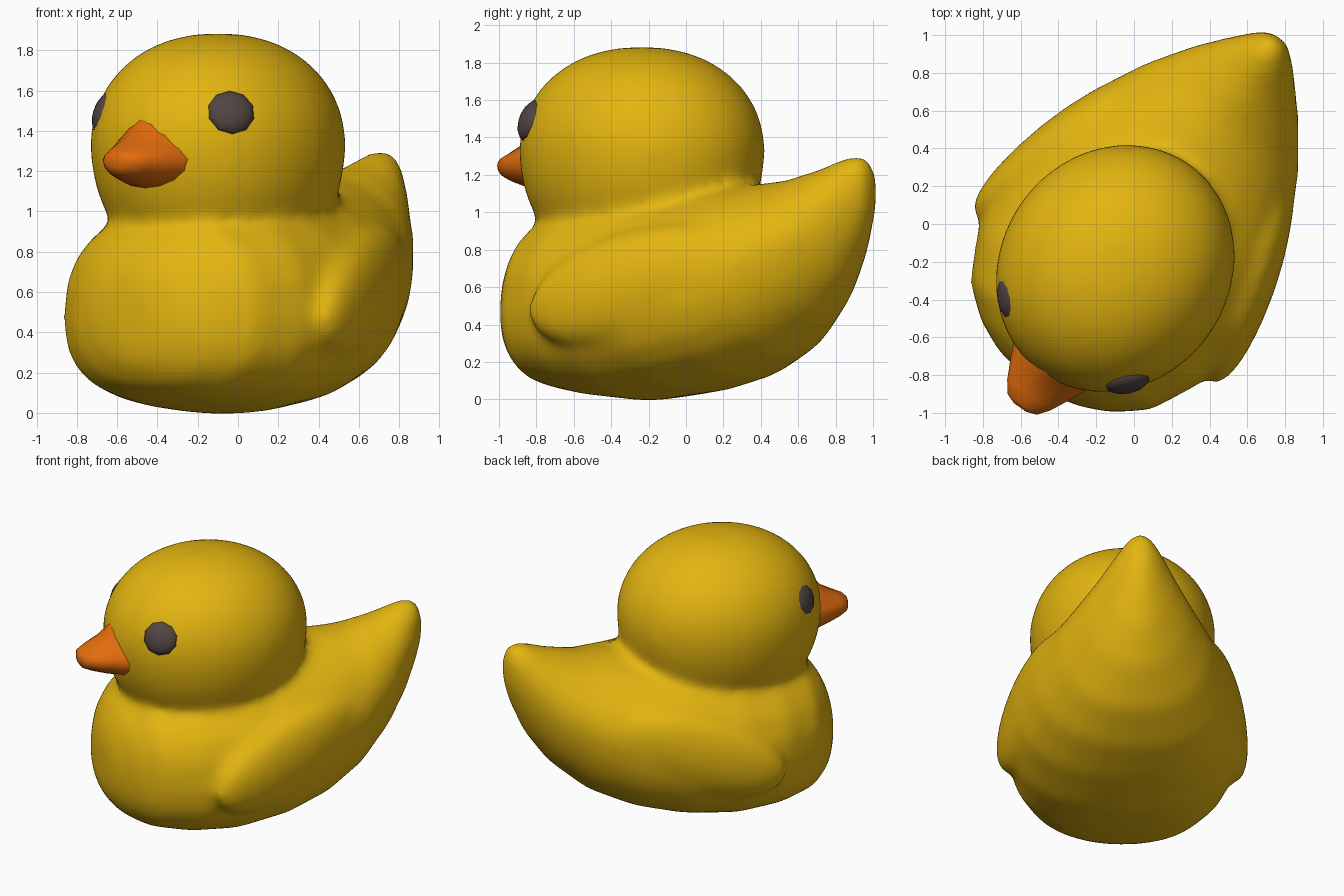
import bpy, bmesh, math
from mathutils import Matrix, Vector

if "Cube" in bpy.data.objects:
    bpy.data.objects.remove(bpy.data.objects["Cube"])

# Everything is modelled facing -y, then turned to the model's diagonal pose
POSE = Matrix.Rotation(math.radians(-35.2), 4, 'Z') @ Matrix.Translation((0.055, 0, 0))


def material(name, rgb):
    m = bpy.data.materials.new(name)
    m.diffuse_color = (*rgb, 1)
    m.use_nodes = True
    m.node_tree.nodes["Principled BSDF"].inputs["Base Color"].default_value = m.diffuse_color
    return m


yellow = material("yellow", (0.77, 0.46, 0.005))
orange = material("orange", (0.76, 0.15, 0.004))
dark = material("dark_brown", (0.085, 0.06, 0.055))


def finish(name, bm, mat):
    bmesh.ops.recalc_face_normals(bm, faces=bm.faces)
    mesh = bpy.data.meshes.new(name)
    bm.to_mesh(mesh)
    bm.free()
    mesh.transform(POSE)
    mesh.materials.append(mat)
    for p in mesh.polygons:
        p.use_smooth = True
    ob = bpy.data.objects.new(name, mesh)
    bpy.context.collection.objects.link(ob)
    return ob


def spow(a, e):
    return math.copysign(abs(a) ** e, a)


def loft(name, rows, mat, sides=24):
    """Rows: y, half width, bottom z, widest z, top z, upper exponent, lower exponent."""
    bm = bmesh.new()
    rings = []
    for y, b, zb, zm, zt, eu, el in rows:
        ring = []
        for i in range(sides):
            a = 2 * math.pi * i / sides
            c, s = math.cos(a), math.sin(a)
            e, h = (2 / eu, zt - zm) if s >= 0 else (2 / el, zm - zb)
            ring.append(bm.verts.new((b * spow(c, e), y, zm + h * spow(s, e))))
        rings.append(ring)
    for r, q in zip(rings, rings[1:]):
        for i in range(sides):
            j = (i + 1) % sides
            bm.faces.new((r[i], r[j], q[j], q[i]))
    bm.faces.new(rings[0])
    bm.faces.new(rings[-1])
    return finish(name, bm, mat)


def ellipsoid(name, matrix, mat, u=20, v=12):
    bm = bmesh.new()
    bmesh.ops.create_uvsphere(bm, u_segments=u, v_segments=v, radius=1, matrix=matrix)
    return finish(name, bm, mat)


# Body with upturned pointed tail
body = loft("body", [
    (-0.985, 0.13, 0.33, 0.46, 0.60, 2, 2),
    (-0.96, 0.26, 0.23, 0.46, 0.73, 2.1, 2.1),
    (-0.885, 0.425, 0.13, 0.46, 0.87, 2.2, 2.3),
    (-0.75, 0.59, 0.065, 0.47, 0.97, 2.4, 2.5),
    (-0.50, 0.715, 0.02, 0.48, 1.05, 2.4, 2.5),
    (-0.20, 0.755, -0.01, 0.51, 1.10, 2.3, 2.4),
    (0.15, 0.735, 0.035, 0.57, 1.13, 2.1, 2.4),
    (0.45, 0.645, 0.105, 0.65, 1.145, 1.9, 2.3),
    (0.72, 0.505, 0.23, 0.74, 1.175, 1.7, 2.2),
    (0.95, 0.345, 0.43, 0.85, 1.24, 1.7, 2),
    (1.10, 0.215, 0.64, 0.98, 1.30, 1.8, 2),
    (1.20, 0.12, 0.86, 1.09, 1.31, 2, 2),
    (1.25, 0.06, 1.02, 1.14, 1.25, 2, 2),
], yellow)

# Wings: flattened swellings rising and sinking into the body toward the tail
wings = [ellipsoid("wing",
                   Matrix.Translation((side * 0.62, 0.10, 0.61))
                   @ Matrix.Rotation(side * math.radians(16), 4, 'Z')
                   @ Matrix.Rotation(math.radians(18), 4, 'X')
                   @ Matrix.Diagonal((0.145, 0.60, 0.28, 1)), yellow) for side in (-1, 1)]

# Head: rounded crown, longer lower half running down into the neck
HEAD = Vector((0, -0.25, 1.335))
bm = bmesh.new()
bmesh.ops.create_uvsphere(bm, u_segments=32, v_segments=20, radius=1)
for vert in bm.verts:
    x, y, z = vert.co
    r = math.hypot(x, y)
    k = r ** -0.1 if r > 1e-4 else 1
    vert.co = HEAD + Vector((x * k * 0.612, y * k * 0.682, z * (0.55 if z > 0 else 0.68)))
head = finish("head", bm, yellow)

# Merge body, wings and head into one softly blended skin
bpy.ops.object.select_all(action='DESELECT')
for ob in (body, head, *wings):
    ob.select_set(True)
bpy.context.view_layer.objects.active = body
bpy.ops.object.join()
skin = body.modifiers.new("skin", 'REMESH')
skin.mode = 'VOXEL'
skin.voxel_size = 0.028
skin.use_smooth_shade = True
soft = body.modifiers.new("soften", 'SMOOTH')
soft.factor = 0.5
soft.iterations = 24

# Beak: peaked at the root, tapering to a blunt tip
loft("beak", [
    (-0.78, 0.265, 1.09, 1.26, 1.60, 1.2, 2),
    (-0.87, 0.235, 1.11, 1.26, 1.52, 1.2, 2),
    (-0.97, 0.190, 1.13, 1.26, 1.39, 1.5, 2),
    (-1.07, 0.140, 1.16, 1.255, 1.33, 1.8, 2),
    (-1.13, 0.095, 1.185, 1.25, 1.30, 2, 2),
    (-1.15, 0.04, 1.215, 1.25, 1.28, 2, 2),
], orange, 16).location.x = 0.015

# Eyes: shallow domes lying on the head surface
for side, label in ((-1, "left"), (1, "right")):
    p = Vector((side * 0.38 + 0.015, -0.70, 1.49))
    d = p - HEAD
    n = Vector((d.x / 0.605 ** 2, d.y / 0.675 ** 2, d.z / 0.543 ** 2))
    ellipsoid(label + "_eye",
              Matrix.Translation(p) @ n.to_track_quat('Z', 'Y').to_matrix().to_4x4()
              @ Matrix.Diagonal((0.122, 0.115, 0.058, 1)), dark, 10, 8)
